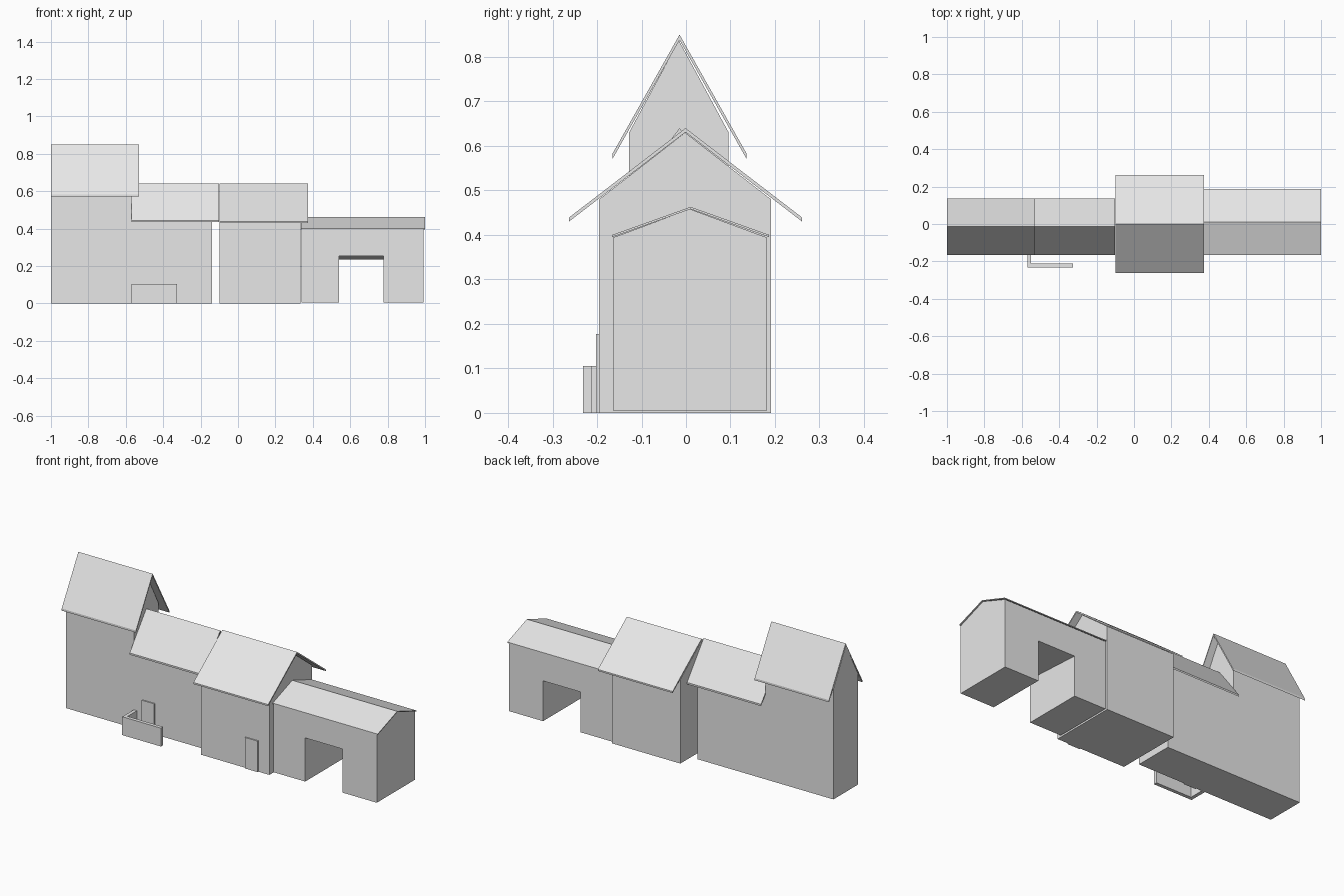
import bpy
import bmesh

cube = bpy.data.objects.get("Cube")
if cube:
    bpy.data.objects.remove(cube, do_unlink=True)

# One plain material for the whole building
plaster = bpy.data.materials.new("pale grey")
plaster.use_nodes = True
grey = (0.8, 0.8, 0.8, 1)
plaster.diffuse_color = grey
for node in plaster.node_tree.nodes:
    if node.type == 'BSDF_PRINCIPLED':
        node.inputs["Base Color"].default_value = grey


def prism(name, profile, x0, x1):
    """Extrude a (y, z) outline from x0 to x1."""
    bm = bmesh.new()
    face = bm.faces.new([bm.verts.new((x0, y, z)) for y, z in profile])
    new = bmesh.ops.extrude_face_region(bm, geom=[face])["geom"]
    verts = [v for v in new if isinstance(v, bmesh.types.BMVert)]
    bmesh.ops.translate(bm, vec=(x1 - x0, 0, 0), verts=verts)
    bmesh.ops.recalc_face_normals(bm, faces=bm.faces)
    mesh = bpy.data.meshes.new(name)
    bm.to_mesh(mesh)
    bm.free()
    mesh.materials.append(plaster)
    obj = bpy.data.objects.new(name, mesh)
    bpy.context.scene.collection.objects.link(obj)
    return obj


def box(name, x, y, z):
    return prism(name, [(y[0], z[0]), (y[1], z[0]), (y[1], z[1]), (y[0], z[1])], *x)


def house(name, x, y, base, eave, apex):
    """Solid walls with a gable at each end."""
    mid = (y[0] + y[1]) / 2
    return prism(name, [(y[0], base), (y[1], base), (y[1], eave), (mid, apex), (y[0], eave)], *x)


def roof(name, x, y, eave, apex, thick):
    """Thin folded sheet."""
    mid = (y[0] + y[1]) / 2
    top = [(y[0], eave), (mid, apex), (y[1], eave)]
    under = [(a, b - thick) for a, b in reversed(top)]
    return prism(name, top + under, *x)


# Tower block and the lower wing beside it
narrow = (-0.128, 0.096)
narrow_roof = (-0.165, 0.136)
house("tower_walls", (-1, -0.57), narrow, 0, 0.63, 0.837)
roof("tower_roof", (-1, -0.53), narrow_roof, 0.583, 0.85, 0.012)
house("wing_walls", (-0.57, -0.14), narrow, 0, 0.478, 0.63)
roof("wing_roof", (-0.57, -0.102), narrow_roof, 0.444, 0.64, 0.01)

# Central house
house("central_walls", (-0.098, 0.335), (-0.195, 0.191), 0, 0.48, 0.63)
roof("central_roof", (-0.098, 0.375), (-0.263, 0.261), 0.439, 0.64, 0.009)

# Low outbuilding with a passage cut straight through
out = house("outbuilding_walls", (0.34, 0.993), (-0.164, 0.182), 0.005, 0.394, 0.458)
roof("outbuilding_roof", (0.336, 1), (-0.166, 0.187), 0.4, 0.463, 0.005)
cutter = prism("passage_cutter", [(-0.264, -0.1), (0.282, -0.1), (0.282, 0.23), (-0.264, 0.26)], 0.54, 0.777)
cut = out.modifiers.new("passage", 'BOOLEAN')
cut.operation = 'DIFFERENCE'
cut.solver = 'EXACT'
cut.object = cutter
bpy.context.view_layer.update()
cut_mesh = bpy.data.meshes.new_from_object(out.evaluated_get(bpy.context.evaluated_depsgraph_get()))
out.modifiers.clear()
out.data = cut_mesh
bpy.data.objects.remove(cutter, do_unlink=True)

# Doors
box("wing_door", (-0.515, -0.436), (-0.135, -0.127), (0, 0.177))
box("central_door", (0.185, 0.265), (-0.202, -0.194), (0, 0.177))

# Garden wall in front of the wing
box("garden_wall_front", (-0.57, -0.325), (-0.232, -0.212), (0, 0.105))
box("garden_wall_side", (-0.57, -0.55), (-0.212, -0.127), (0, 0.105))
